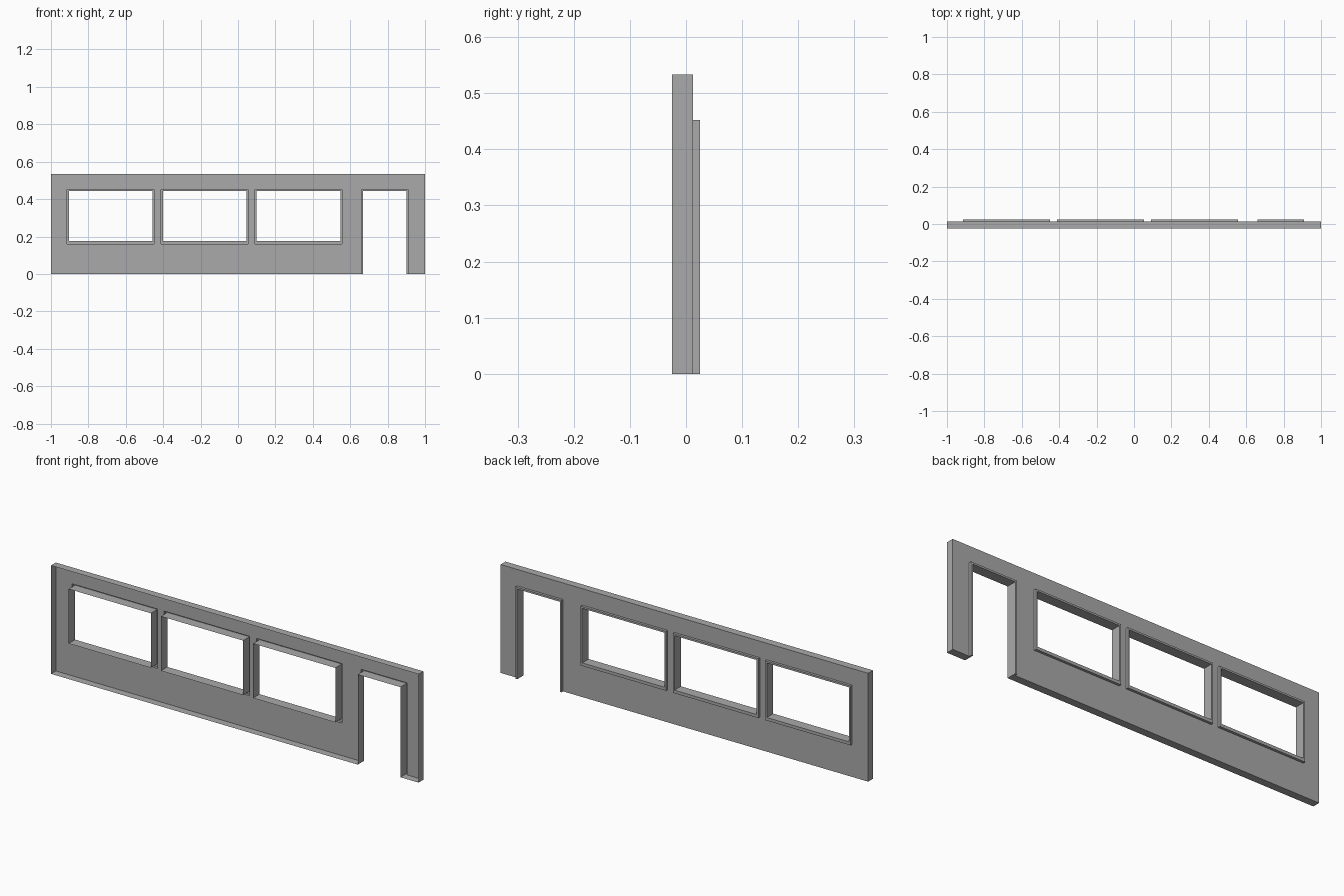
import bpy
import bmesh

default = bpy.data.objects.get("Cube")
if default:
    bpy.data.objects.remove(default)

# Main sizes
HALF, HEIGHT = 1.0, 0.533
FRONT, PANEL, RIM = -0.025, 0.0125, 0.025
SIDE_RIM, SILL_RIM = 0.009, 0.015

# Outer trim outlines: x0, x1, z0, z1
TOP = 0.452
windows = [(x, x + 0.465, 0.16, TOP) for x in (-0.913, -0.411, 0.091)]
door = (0.66, 0.91, 0.0, TOP)
trims = windows + [door]


def opening(trim):
    """Clear hole inside a trim; the door has no sill."""
    x0, x1, z0, z1 = trim
    sill = SILL_RIM if z0 > 0 else 0
    return x0 + SIDE_RIM, x1 - SIDE_RIM, z0 + sill, z1 - SIDE_RIM


holes = [opening(t) for t in trims]


def inside(x, z, rects):
    return any(a < x < b and c < z < d for a, b, c, d in rects)


def depth(x, z):
    """Depth of the shell at a point; the front is open."""
    if abs(x) > HALF or not 0 < z < HEIGHT or inside(x, z, holes):
        return FRONT
    return RIM if inside(x, z, trims) else PANEL


# Cut lines of the panel
rects = trims + holes
xs = sorted({-HALF, HALF} | {v for r in rects for v in r[:2]})
zs = sorted({0.0, HEIGHT} | {v for r in rects for v in r[2:]})
xm = [-2] + [(a + b) / 2 for a, b in zip(xs, xs[1:])] + [2]
zm = [-1] + [(a + b) / 2 for a, b in zip(zs, zs[1:])] + [1]

bm = bmesh.new()


def quad(*points):
    bm.faces.new([bm.verts.new(p) for p in points])


# Back panel and raised trim faces
for i in range(len(xs) - 1):
    for j in range(len(zs) - 1):
        y = depth(xm[i + 1], zm[j + 1])
        if y > FRONT:
            a, b, c, d = xs[i], xs[i + 1], zs[j], zs[j + 1]
            quad((b, y, c), (a, y, c), (a, y, d), (b, y, d))

# Upright returns: ends, jambs and trim sides
for i, x in enumerate(xs):
    for j in range(len(zs) - 1):
        p, q = depth(xm[i], zm[j + 1]), depth(xm[i + 1], zm[j + 1])
        if p != q:
            c, d = zs[j], zs[j + 1]
            quad((x, p, c), (x, q, c), (x, q, d), (x, p, d))

# Level returns: top, base, sills and heads
for j, z in enumerate(zs):
    for i in range(len(xs) - 1):
        p, q = depth(xm[i + 1], zm[j]), depth(xm[i + 1], zm[j + 1])
        if p != q:
            a, b = xs[i], xs[i + 1]
            quad((a, p, z), (a, q, z), (b, q, z), (b, p, z))

# Join the shell and face it outward at the back
bmesh.ops.remove_doubles(bm, verts=bm.verts, dist=0.0001)
bmesh.ops.recalc_face_normals(bm, faces=bm.faces)
bm.normal_update()
if max(bm.faces, key=lambda f: f.calc_area()).normal.y < 0:
    bmesh.ops.reverse_faces(bm, faces=bm.faces)

mesh = bpy.data.meshes.new("wall_panel")
bm.to_mesh(mesh)
bm.free()
wall = bpy.data.objects.new("wall_panel", mesh)
bpy.context.collection.objects.link(wall)

# Plain grey finish
grey = bpy.data.materials.new("grey")
grey.use_nodes = True
colour = (0.4, 0.4, 0.4, 1)
grey.diffuse_color = colour
grey.node_tree.nodes["Principled BSDF"].inputs["Base Color"].default_value = colour
mesh.materials.append(grey)
